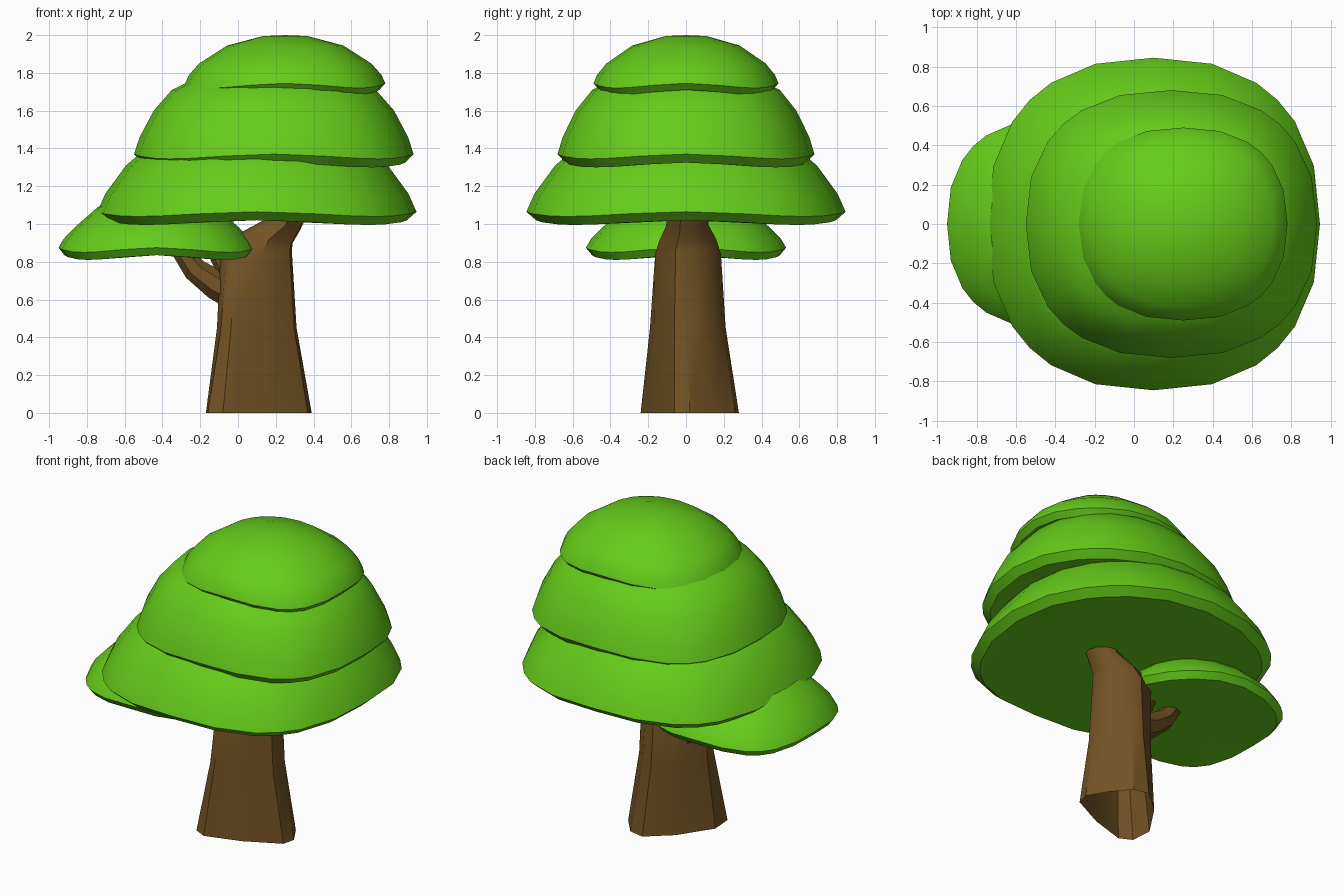
import bpy, math
from mathutils import Vector

if "Cube" in bpy.data.objects:
    bpy.data.objects.remove(bpy.data.objects["Cube"])


def material(name, rgb):
    m = bpy.data.materials.new(name)
    m.diffuse_color = (*rgb, 1)
    m.use_nodes = True
    m.node_tree.nodes["Principled BSDF"].inputs["Base Color"].default_value = m.diffuse_color
    return m


LEAF = material("leaf_green", (0.13, 0.60, 0.01))
BARK = material("bark_brown", (0.17, 0.085, 0.018))


def loft(name, rings, mat, angle, cap_start=True, cap_end=True):
    """Skin a stack of equal-length rings; caps are fans or n-gons."""
    n = len(rings[0])
    verts = [tuple(p) for ring in rings for p in ring]
    faces = []
    for k in range(len(rings) - 1):
        for i in range(n):
            j = (i + 1) % n
            faces.append((k * n + i, k * n + j, (k + 1) * n + j, (k + 1) * n + i))

    def fan(base, centre, flip):
        verts.append(tuple(centre))
        c = len(verts) - 1
        for i in range(n):
            a, b = base + i, base + (i + 1) % n
            faces.append((b, a, c) if flip else (a, b, c))

    for use, k, flip in ((cap_start, 0, True), (cap_end, len(rings) - 1, False)):
        if use:
            centre = sum((Vector(p) for p in rings[k]), Vector()) / n
            if not isinstance(use, bool):
                centre.z = use
            fan(k * n, centre, flip)
    me = bpy.data.meshes.new(name)
    me.from_pydata(verts, [], faces)
    ob = bpy.data.objects.new(name, me)
    bpy.context.collection.objects.link(ob)
    me.materials.append(mat)
    bpy.ops.object.select_all(action='DESELECT')
    ob.select_set(True)
    bpy.context.view_layer.objects.active = ob
    bpy.ops.object.shade_smooth_by_angle(angle=math.radians(angle))
    return ob


# Foliage: rounded-square domes with a crisp rim and tucked underside
ANGLES = [q * 90 + a for q in range(4) for a in (0, 20, 36, 45, 54, 70)]


def foliage(name, cx, rx, ry, bottom, profile, top):
    def ring(f, z, dip):
        pts = []
        for a in ANGLES:
            c, s = math.cos(math.radians(a)), math.sin(math.radians(a))
            k = f * (abs(c) ** 2.36 + abs(s) ** 2.36) ** (-1 / 2.36)
            corner = math.sin(2 * math.radians(a)) ** 2
            pts.append((cx + rx * k * c, ry * k * s, z - dip * corner))
        return pts
    rings = [ring(0.94, bottom, 0.025)]
    rings += [ring(f, z, 0.025 * f ** 3) for f, z in profile]
    loft(name, rings, LEAF, 40, bottom, top)


foliage("foliage_side", -0.43, 0.52, 0.53, 0.835,
        [(1, 0.875), (0.95, 0.92), (0.84, 0.98), (0.6, 1.09), (0.3, 1.14)], 1.15)
foliage("foliage_lower", 0.10, 0.845, 0.845, 1.02,
        [(1, 1.065), (0.95, 1.16), (0.82, 1.31), (0.68, 1.41), (0.35, 1.48)], 1.5)
foliage("foliage_middle", 0.19, 0.74, 0.68, 1.325,
        [(1, 1.37), (0.96, 1.46), (0.86, 1.60), (0.73, 1.71), (0.42, 1.82)], 1.85)
foliage("foliage_top", 0.25, 0.53, 0.49, 1.71,
        [(1, 1.745), (0.96, 1.79), (0.86, 1.85), (0.58, 1.945), (0.22, 1.995)], 2.0)

# Trunk: three-cornered base that narrows upward and leans into a limb
BASE = [(-.16, -.20), (-.08, -.24), (.15, -.17), (.37, -.06), (.39, .02),
        (.32, .14), (.22, .26), (.12, .28), (-.03, .15), (-.17, -.06)]


def trunk_ring(x0, x1, y0, y1, z0, z1, rnd):
    """Base outline fitted to a box, rounded by rnd, sloping from z0 to z1."""
    pts = []
    for x, y in BASE:
        u, v = (x - 0.11) / 0.28, (y - 0.02) / 0.26
        length = math.hypot(u, v)
        u, v = (c * (1 - rnd) + c / length * rnd for c in (u, v))
        pts.append(((x0 + x1) / 2 + u * (x1 - x0) / 2,
                    (y0 + y1) / 2 + v * (y1 - y0) / 2,
                    z0 + (z1 - z0) * (u + 1) / 2))
    return pts


loft("trunk", [
    trunk_ring(-.17, .39, -.24, .28, 0, 0, 0),
    trunk_ring(-.115, .31, -.205, .21, .45, .45, .4),
    trunk_ring(-.10, .285, -.18, .185, .82, .86, .7),
    trunk_ring(-.02, .29, -.15, .16, .94, .90, .8),
    trunk_ring(.13, .33, -.11, .12, 1.02, .97, .9),
    trunk_ring(.23, .40, -.10, .11, 1.18, 1.12, 1),
], BARK, 35, cap_start=False)


# Branches: tapered tubes along a path in the xz plane
def branch(name, path, sides=7):
    rings = []
    for i, (x, z, r) in enumerate(path):
        a, b = path[max(i - 1, 0)], path[min(i + 1, len(path) - 1)]
        t = Vector((b[0] - a[0], 0, b[1] - a[1])).normalized()
        side = Vector((0, 1, 0))
        up = t.cross(side)
        rings.append([Vector((x, 0, z)) + r * (math.cos(w) * side + math.sin(w) * up)
                      for w in (math.tau * k / sides for k in range(sides))])
    loft(name, rings, BARK, 35)


branch("side_branch", [(0, .63, .10), (-.12, .68, .08), (-.23, .76, .065), (-.31, .87, .05), (-.34, .95, .045)])
branch("small_twig", [(0, .72, .08), (-.08, .78, .05), (-.14, .88, .035)])
